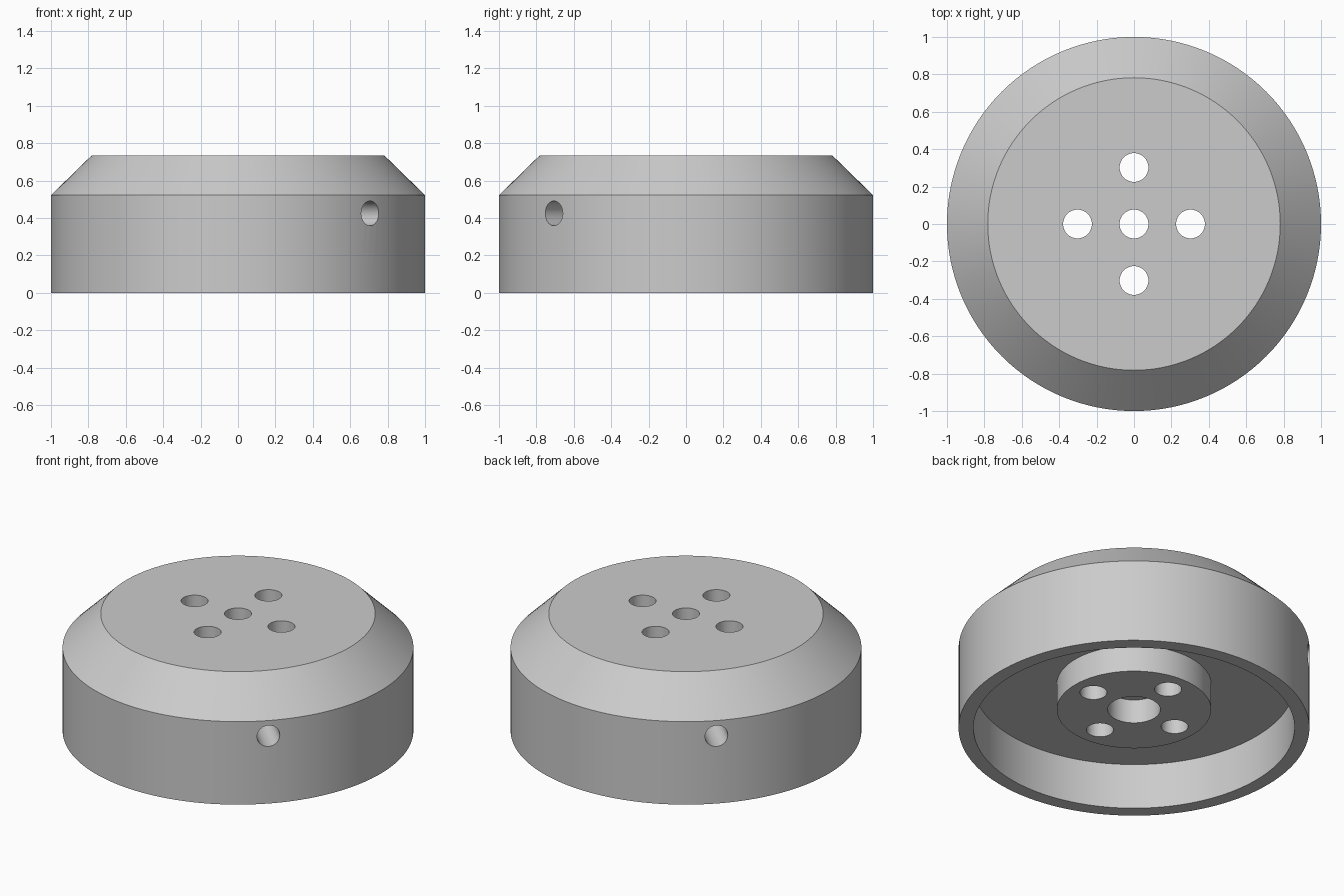
import bpy, bmesh, math
from mathutils import Matrix

if "Cube" in bpy.data.objects:
    bpy.data.objects.remove(bpy.data.objects["Cube"])

SEG = 128

grey = bpy.data.materials.new("plain grey")
grey.diffuse_color = (0.6, 0.6, 0.6, 1)
grey.use_nodes = True
grey.node_tree.nodes["Principled BSDF"].inputs["Base Color"].default_value = grey.diffuse_color


def lathe(name, profile):
    """Closed (radius, z) profile turned around z."""
    bm = bmesh.new()
    rings = []
    for i in range(SEG):
        a = 2 * math.pi * i / SEG
        rings.append([bm.verts.new((r * math.cos(a), r * math.sin(a), z)) for r, z in profile])
    n = len(profile)
    for i in range(SEG):
        p, q = rings[i], rings[(i + 1) % SEG]
        for j in range(n):
            k = (j + 1) % n
            bm.faces.new((p[j], q[j], q[k], p[k]))
    bmesh.ops.recalc_face_normals(bm, faces=bm.faces)
    me = bpy.data.meshes.new(name)
    bm.to_mesh(me)
    bm.free()
    ob = bpy.data.objects.new(name, me)
    bpy.context.collection.objects.link(ob)
    return ob


# Hub body: chamfered disc, recessed underside, central boss, stepped bore
hub = lathe("hub_body", [
    (0.077, 0.735), (0.782, 0.735), (1.0, 0.522), (1.0, 0.0),
    (0.915, 0.0), (0.915, 0.287), (0.44, 0.287), (0.44, 0.12),
    (0.15, 0.12), (0.15, 0.27), (0.077, 0.27)])
hub.data.materials.append(grey)

# Drills: four upright bolt holes and one diagonal cross hole
bm = bmesh.new()
for i in range(4):
    a = i * math.pi / 2
    at = Matrix.Translation((0.302 * math.cos(a), 0.302 * math.sin(a), 0.4))
    bmesh.ops.create_cone(bm, cap_ends=True, segments=48, radius1=0.077,
                          radius2=0.077, depth=1.2, matrix=at)
cross = (Matrix.Translation((0, 0, 0.425)) @ Matrix.Rotation(-math.pi / 4, 4, 'Z')
         @ Matrix.Rotation(math.pi / 2, 4, 'Y'))
bmesh.ops.create_cone(bm, cap_ends=True, segments=48, radius1=0.066,
                      radius2=0.066, depth=2.4, matrix=cross)
me = bpy.data.meshes.new("drills")
bm.to_mesh(me)
bm.free()
drills = bpy.data.objects.new("drills", me)
drills.hide_render = True
bpy.context.collection.objects.link(drills)

# Cut the holes, then remove the helper
mod = hub.modifiers.new("holes", 'BOOLEAN')
mod.operation = 'DIFFERENCE'
mod.solver = 'EXACT'
mod.object = drills
bpy.context.view_layer.objects.active = hub
hub.select_set(True)
bpy.ops.object.modifier_apply(modifier=mod.name)
bpy.data.objects.remove(drills)
bpy.ops.object.shade_smooth_by_angle(angle=math.radians(30))
